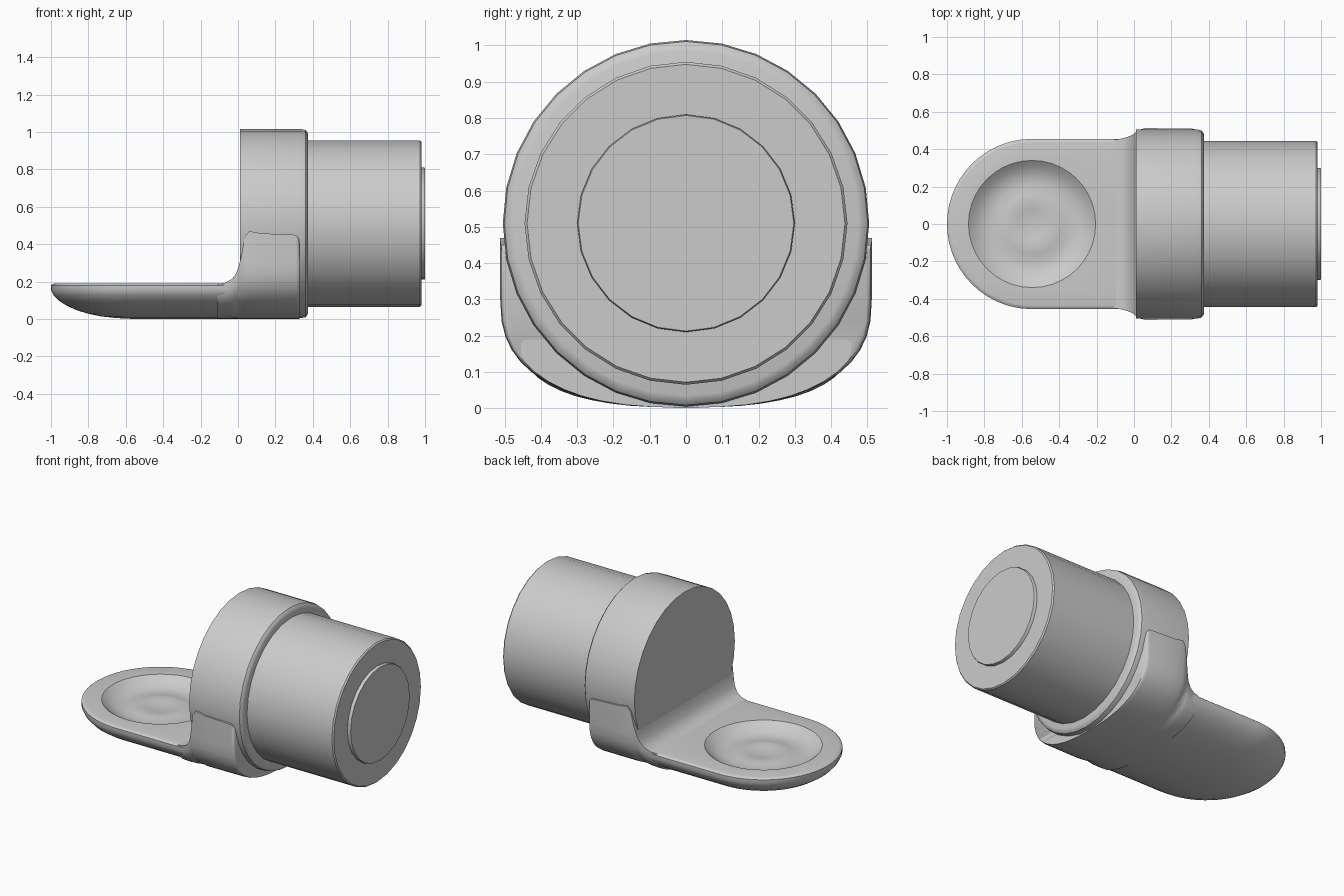
import bpy, bmesh, math

if "Cube" in bpy.data.objects:
    bpy.data.objects.remove(bpy.data.objects["Cube"])

CZ = 0.51       # height of the barrel axis
TIP = -0.545    # centre of the rounded tongue tip


def finish(name, rings, angle=35):
    """Skin a list of equal-length vertex rings, capping both ends."""
    bm = bmesh.new()
    loops = [[bm.verts.new(p) for p in ring] for ring in rings]
    n = len(loops[0])
    for a, b in zip(loops, loops[1:]):
        for i in range(n):
            j = (i + 1) % n
            bm.faces.new((a[i], a[j], b[j], b[i]))
    bm.faces.new(loops[0][::-1])
    bm.faces.new(loops[-1])
    bmesh.ops.recalc_face_normals(bm, faces=bm.faces[:])
    me = bpy.data.meshes.new(name)
    bm.to_mesh(me)
    bm.free()
    ob = bpy.data.objects.new(name, me)
    bpy.context.collection.objects.link(ob)
    smooth(ob, angle)
    return ob


def smooth(ob, angle=35):
    bpy.ops.object.select_all(action='DESELECT')
    ob.select_set(True)
    bpy.context.view_layer.objects.active = ob
    bpy.ops.object.shade_smooth_by_angle(angle=math.radians(angle))


def turned_x(name, profile, n):
    """Revolve (x, radius) points about the barrel axis."""
    ang = [2 * math.pi * i / n for i in range(n)]
    return finish(name, [[(x, r * math.sin(a), CZ + r * math.cos(a)) for a in ang]
                         for x, r in profile])


def tongue_ring(inset, z, x_end=0.33, w=0.455, n=28):
    """Outline rounded at the tip and square at the collar end."""
    r = w - inset
    pts = [(TIP + r * math.cos(a), r * math.sin(a), z)
           for a in (math.pi / 2 + math.pi * i / n for i in range(n + 1))]
    return pts + [(x_end, -r, z), (x_end, r, z)]


def saddle_ring(x, w, top, n=24, e=2 / 2.5):
    """U-shaped section: rounded belly with upright sides."""
    mid = min(top, 0.3)
    pts = [(x, w, top)]
    for i in range(n + 1):
        c, s = math.cos(math.pi * i / n), math.sin(math.pi * i / n)
        pts.append((x, math.copysign(w * abs(c) ** e, c),
                    mid - 0.001 - (mid - 0.003) * max(s, 0) ** e))
    return pts + [(x, -w, top)]


# Barrel with its raised end plug
turned_x("barrel", [(0.3, 0.445), (0.972, 0.445), (0.98, 0.438)], 28)
turned_x("end_plug", [(0.95, 0.3), (0.995, 0.3), (1.0, 0.297)], 24)

# Wide collar with softened rear edge
turned_x("collar", [(0.01, 0.505), (0.34, 0.505), (0.36, 0.501),
                    (0.37, 0.49), (0.375, 0.475)], 32)

# Tongue with a rounded underside
tongue = finish("tongue", [tongue_ring(d, z) for d, z in (
    (0.43, 0.001), (0.35, 0.005), (0.27, 0.014), (0.2, 0.028), (0.14, 0.046),
    (0.08, 0.073), (0.04, 0.1), (0.012, 0.13), (0.0, 0.155), (0.0, 0.18),
    (0.01, 0.188), (0.02, 0.19))])

# Round dish sunk into the tongue top, with a low raised centre
ang = [2 * math.pi * i / 40 for i in range(40)]
cutter = finish("dish_cutter", [
    [(TIP + r * math.cos(a), r * math.sin(a), z) for a in ang] for r, z in (
        (0.34, 0.3), (0.34, 0.19), (0.325, 0.178), (0.3, 0.16), (0.26, 0.14),
        (0.21, 0.134), (0.16, 0.142), (0.12, 0.148), (0.08, 0.14), (0.03, 0.135))])
mod = tongue.modifiers.new("dish", 'BOOLEAN')
mod.operation = 'DIFFERENCE'
mod.solver = 'EXACT'
mod.object = cutter
bpy.context.view_layer.objects.active = tongue
bpy.ops.object.modifier_apply(modifier=mod.name)
bpy.data.objects.remove(cutter)
smooth(tongue)

# Saddle filleting the tongue into the collar
finish("saddle", [saddle_ring(x, w, t) for x, w, t in (
    (-0.11, 0.45, 0.188), (-0.07, 0.456, 0.194), (-0.035, 0.465, 0.212),
    (-0.01, 0.476, 0.243), (0.006, 0.488, 0.29), (0.02, 0.498, 0.35),
    (0.035, 0.506, 0.44), (0.06, 0.512, 0.47), (0.12, 0.512, 0.458),
    (0.31, 0.51, 0.45), (0.325, 0.506, 0.43), (0.33, 0.5, 0.4))], 45)
